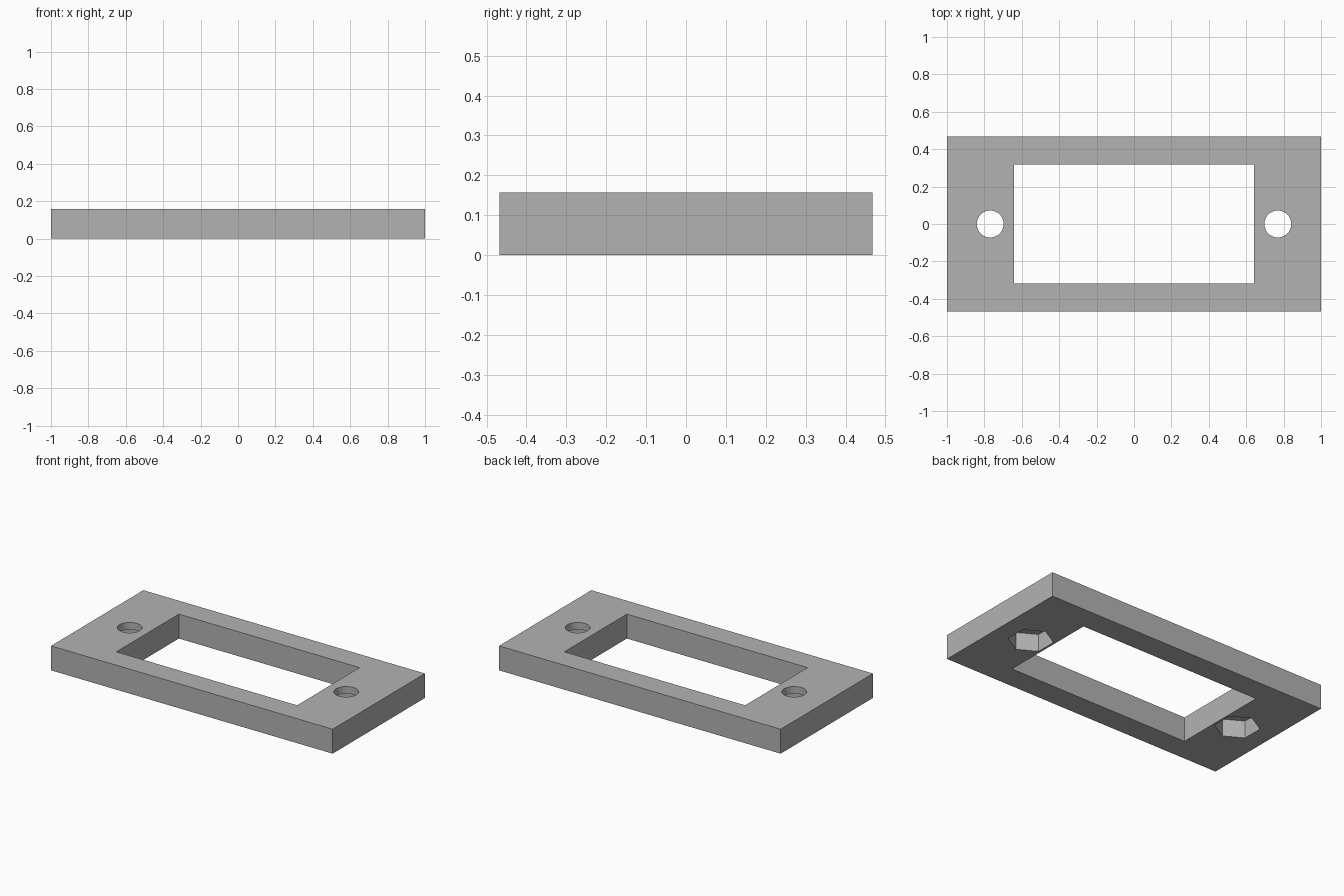
import bpy, bmesh
from math import sin, cos, pi

cube = bpy.data.objects.get("Cube")
if cube:
    bpy.data.objects.remove(cube, do_unlink=True)

HALF_X, HALF_Y, HEIGHT = 1.0, 0.468, 0.157
WINDOW_X, WINDOW_Y = 0.642, 0.317
BOLT_X, BOLT_R = 0.769, 0.072
NUT_R, NUT_DEPTH = 0.131, 0.111

grey = bpy.data.materials.new("plain grey")
grey.use_nodes = True
colour = (0.45, 0.45, 0.45, 1)
grey.diffuse_color = colour
grey.node_tree.nodes["Principled BSDF"].inputs["Base Color"].default_value = colour


def prism(name, outline, bottom, top):
    """Extrude a flat outline between two heights."""
    bm = bmesh.new()
    face = bm.faces.new([bm.verts.new((x, y, bottom)) for x, y in outline])
    raised = bmesh.ops.extrude_face_region(bm, geom=[face])["geom"]
    verts = [v for v in raised if isinstance(v, bmesh.types.BMVert)]
    bmesh.ops.translate(bm, verts=verts, vec=(0, 0, top - bottom))
    bmesh.ops.recalc_face_normals(bm, faces=bm.faces)
    mesh = bpy.data.meshes.new(name)
    bm.to_mesh(mesh)
    bm.free()
    mesh.materials.append(grey)
    obj = bpy.data.objects.new(name, mesh)
    bpy.context.collection.objects.link(obj)
    return obj


def rectangle(x, y):
    return [(-x, -y), (x, -y), (x, y), (-x, y)]


def polygon(cx, radius, sides):
    # First corner points towards +y
    angles = [pi / 2 + 2 * pi * i / sides for i in range(sides)]
    return [(cx + radius * cos(a), radius * sin(a)) for a in angles]


def cut(target, cutter):
    mod = target.modifiers.new("cut", "BOOLEAN")
    mod.operation = "DIFFERENCE"
    mod.solver = "EXACT"
    mod.object = cutter
    bpy.ops.object.select_all(action="DESELECT")
    target.select_set(True)
    bpy.context.view_layer.objects.active = target
    bpy.ops.object.modifier_apply(modifier=mod.name)
    bpy.data.objects.remove(cutter, do_unlink=True)


# Flat plate with a rectangular window
plate = prism("mounting_plate", rectangle(HALF_X, HALF_Y), 0, HEIGHT)
cut(plate, prism("window_cutter", rectangle(WINDOW_X, WINDOW_Y), -0.1, HEIGHT + 0.1))

# Round bolt holes, with hexagonal nut pockets from below
for side in (-1, 1):
    x = side * BOLT_X
    cut(plate, prism("nut_cutter", polygon(x, NUT_R, 6), -0.1, NUT_DEPTH))
    cut(plate, prism("bolt_cutter", polygon(x, BOLT_R, 48), -0.1, HEIGHT + 0.1))

bpy.ops.object.shade_smooth_by_angle(angle=pi / 6)
